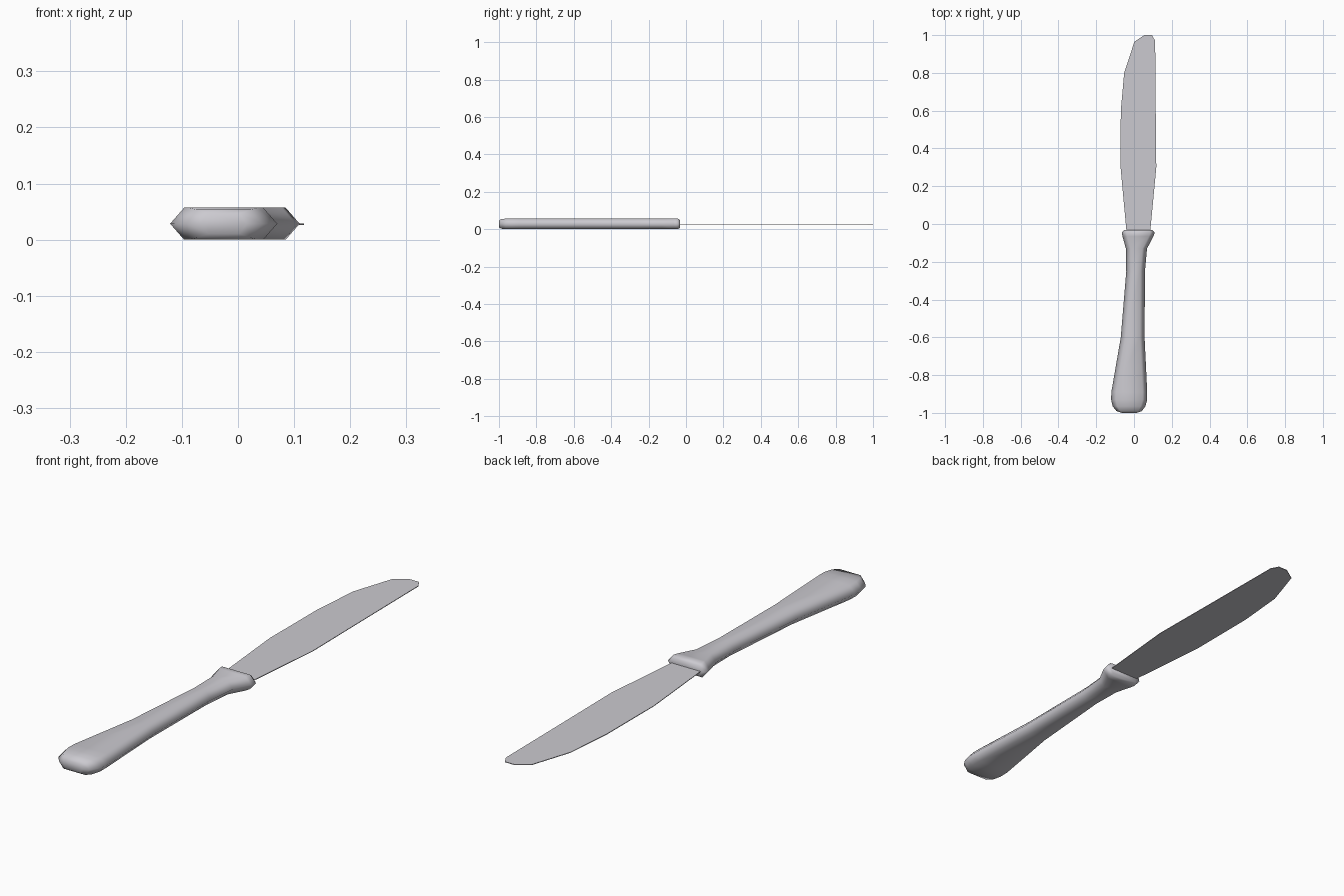
import bpy, bmesh, math

if "Cube" in bpy.data.objects:
    bpy.data.objects.remove(bpy.data.objects["Cube"])

steel = bpy.data.materials.new("brushed steel")
steel.diffuse_color = (0.60, 0.59, 0.63, 1)
steel.use_nodes = True
steel.node_tree.nodes["Principled BSDF"].inputs["Base Color"].default_value = steel.diffuse_color


def finish(bm, name, smooth):
    bmesh.ops.recalc_face_normals(bm, faces=bm.faces)
    me = bpy.data.meshes.new(name)
    bm.to_mesh(me)
    bm.free()
    me.materials.append(steel)
    for p in me.polygons:
        p.use_smooth = smooth
    ob = bpy.data.objects.new(name, me)
    bpy.context.collection.objects.link(ob)
    return ob


# Handle: six-sided cross-sections lofted along y (y, left, right, half height, bevel)
MID = 0.0285
stations = [
    (-1.000, -0.065, 0.015, 0.018, 0.012),
    (-0.990, -0.093, 0.042, 0.025, 0.020),
    (-0.965, -0.113, 0.060, 0.0285, 0.025),
    (-0.930, -0.121, 0.070, 0.0285, 0.025),
    (-0.890, -0.120, 0.070, 0.0285, 0.025),
    (-0.600, -0.070, 0.056, 0.0285, 0.025),
    (-0.250, -0.041, 0.058, 0.0285, 0.025),
    (-0.130, -0.043, 0.069, 0.0285, 0.025),
    (-0.065, -0.061, 0.103, 0.0285, 0.025),
    (-0.045, -0.065, 0.110, 0.0285, 0.025),
    (-0.032, -0.053, 0.098, 0.021, 0.018),
]
bm = bmesh.new()
rings = []
for y, l, r, h, b in stations:
    section = [(l, 0), (l + b, h), (r - b, h), (r, 0), (r - b, -h), (l + b, -h)]
    rings.append([bm.verts.new((x, y, MID + z)) for x, z in section])
for a, c in zip(rings, rings[1:]):
    for i in range(6):
        j = (i + 1) % 6
        bm.faces.new((a[i], a[j], c[j], c[i]))
bm.faces.new(rings[0])
bm.faces.new(rings[-1])
finish(bm, "handle", True)

# Blade: thin flat outline, its root tucked into the handle collar
outline = [
    (-0.038, -0.06), (-0.071, 0.30), (-0.070, 0.60), (-0.052, 0.80),
    (0.002, 0.965), (0.055, 1.0), (0.095, 1.0), (0.112, 0.97),
    (0.115, 0.60), (0.118, 0.30), (0.084, -0.06),
]
bm = bmesh.new()
face = bm.faces.new([bm.verts.new((x, y, 0.0265)) for x, y in outline])
ext = bmesh.ops.extrude_face_region(bm, geom=[face])
for v in ext["geom"]:
    if isinstance(v, bmesh.types.BMVert):
        v.co.z += 0.0025
finish(bm, "blade", False)
